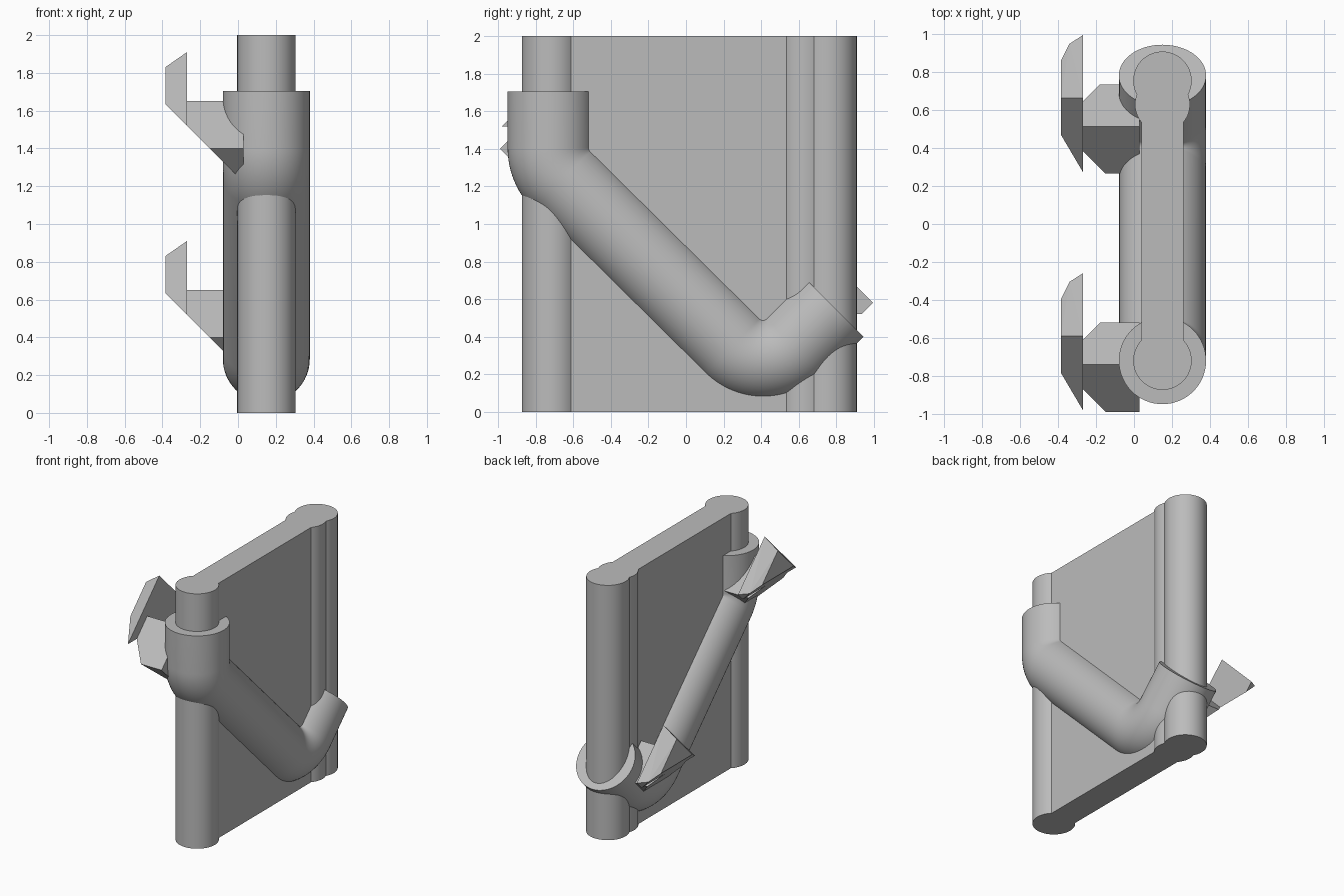
import bpy, bmesh, math
from mathutils import Vector

if "Cube" in bpy.data.objects:
    bpy.data.objects.remove(bpy.data.objects["Cube"])

CX = 0.15  # centre plane of the panel and pipe
grey = bpy.data.materials.new("plain grey")
grey.diffuse_color = (0.5, 0.5, 0.5, 1)
grey.use_nodes = True
grey.node_tree.nodes["Principled BSDF"].inputs["Base Color"].default_value = grey.diffuse_color


def finish(name, bm, smooth=True):
    bmesh.ops.recalc_face_normals(bm, faces=bm.faces)
    me = bpy.data.meshes.new(name)
    bm.to_mesh(me)
    bm.free()
    me.materials.append(grey)
    ob = bpy.data.objects.new(name, me)
    bpy.context.collection.objects.link(ob)
    if smooth:
        bpy.ops.object.select_all(action='DESELECT')
        ob.select_set(True)
        bpy.context.view_layer.objects.active = ob
        bpy.ops.object.shade_smooth_by_angle(angle=math.radians(25))
    return ob


def arc(cy, r, y0, y1, n):
    """Half outline (x offset, y) of a circle between two y values."""
    a0 = math.acos(max(-1, min(1, (y0 - cy) / r)))
    a1 = math.acos(max(-1, min(1, (y1 - cy) / r)))
    return [(r * math.sin(a), cy + r * math.cos(a))
            for a in (a0 + (a1 - a0) * i / n for i in range(n + 1))]


# Panel: thin web with a round post at each edge, one extruded outline
W, R = 0.11, 0.154
half = arc(-0.72, R, -0.72 - R, -0.72 + math.sqrt(R * R - W * W), 24)
half += arc(0.63, 0.145, 0.63 - math.sqrt(0.145 ** 2 - W * W), 0.68, 10)
half += arc(0.755, R, 0.681, 0.755 + R, 20)
outline = [(CX + x, y) for x, y in half] + [(CX - x, y) for x, y in half[-2:0:-1]]
bm = bmesh.new()
base = bm.faces.new([bm.verts.new((x, y, 0)) for x, y in outline])
top = bmesh.ops.extrude_face_region(bm, geom=[base])
bmesh.ops.translate(bm, vec=(0, 0, 2),
                    verts=[v for v in top["geom"] if isinstance(v, bmesh.types.BMVert)])
finish("post_panel", bm)

# Pipe: round bar swept down, diagonally back, then up at 45 degrees
PR, N = 0.23, 64
path = [(-0.72, 1.705, -90)]  # y, z, travel angle
for cy, cz, a0, a1, n in ((-0.49, 1.405, -90, -45, 12), (0.41, 0.515, -45, 45, 24)):
    for i in range(n + 1):
        t = a0 + (a1 - a0) * i / n
        a = math.radians(t - 90)
        path.append((cy + PR * math.cos(a), cz + PR * math.sin(a), t))
path.append((0.7825, 0.5625, 45))
bm = bmesh.new()
rings = []
for y, z, t in path:
    n = Vector((0, -math.sin(math.radians(t)), math.cos(math.radians(t))))
    rings.append([bm.verts.new(Vector((CX, y, z)) + Vector((1, 0, 0)) * 1.0 * PR * math.cos(b)
                               + n * (PR - 0.0005) * math.sin(b))
                  for b in (2 * math.pi * k / N for k in range(N))])
for p, q in zip(rings, rings[1:]):
    for k in range(N):
        bm.faces.new((p[k], p[(k + 1) % N], q[(k + 1) % N], q[k]))
bm.faces.new(rings[0])
bm.faces.new(rings[-1])
finish("bent_pipe", bm)


def hull(name, pts, offset):
    bm = bmesh.new()
    for p in pts:
        bm.verts.new(Vector(p) + offset)
    bmesh.ops.convex_hull(bm, input=bm.verts)
    bmesh.ops.dissolve_limit(bm, angle_limit=math.radians(2), verts=bm.verts, edges=bm.edges)
    finish(name, bm, smooth=False)


def arm(name, offset):
    """Tilted bar with its underside sliced off at 45 degrees."""
    bm = bmesh.new()
    sec = [(-0.74, 1.65), (-0.99, 1.40), (-0.77, 1.18), (-0.52, 1.43)]
    a, b = [[bm.verts.new((x, y, z)) for y, z in sec] for x in (-0.27, 0.03)]
    bm.faces.new(a)
    bm.faces.new(b)
    for i in range(4):
        j = (i + 1) % 4
        bm.faces.new((a[i], a[j], b[j], b[i]))
    cut = bmesh.ops.bisect_plane(bm, geom=bm.verts[:] + bm.edges[:] + bm.faces[:],
                                 plane_co=(0, 0, 1.25), plane_no=(-1, 0, -1), clear_outer=True)
    bmesh.ops.holes_fill(bm, edges=[e for e in cut["geom_cut"]
                                    if isinstance(e, bmesh.types.BMEdge)])
    bmesh.ops.translate(bm, vec=offset, verts=bm.verts)
    finish(name, bm, smooth=False)


# Hooks: one at each end of the pipe
blade = [(-0.27, -0.59, 1.91), (-0.27, -0.98, 1.52), (-0.27, -0.26, 1.58),
         (-0.27, -0.32, 1.52), (-0.385, -0.59, 1.83), (-0.385, -0.785, 1.635),
         (-0.385, -0.395, 1.635), (-0.34, -0.305, 1.59)]
for side, off in (("front", Vector((0, 0, 0))), ("back", Vector((0, 1.255, -1)))):
    hull(side + "_hook_blade", blade, off)
    arm(side + "_hook_arm", off)
